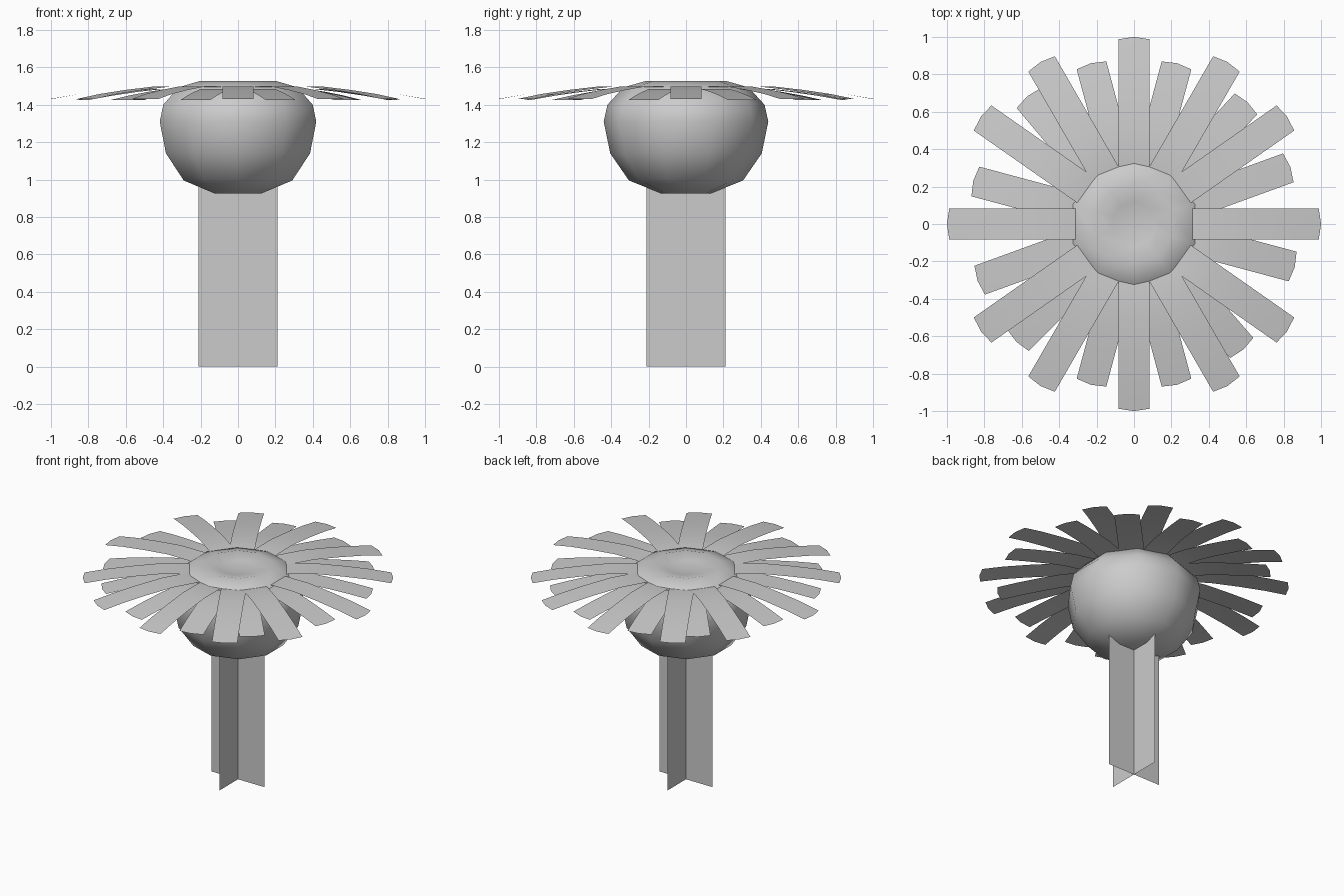
import bpy, bmesh, math
from mathutils import Matrix

if "Cube" in bpy.data.objects:
    bpy.data.objects.remove(bpy.data.objects["Cube"])

grey = bpy.data.materials.new("light_grey")
grey.diffuse_color = (0.6, 0.6, 0.6, 1)
grey.use_nodes = True
grey.node_tree.nodes["Principled BSDF"].inputs["Base Color"].default_value = grey.diffuse_color


def finish(name, bm, smooth=None):
    """Turn a bmesh into a named, coloured object."""
    mesh = bpy.data.meshes.new(name)
    bm.to_mesh(mesh)
    bm.free()
    mesh.materials.append(grey)
    obj = bpy.data.objects.new(name, mesh)
    bpy.context.collection.objects.link(obj)
    if smooth:
        bpy.ops.object.select_all(action='DESELECT')
        obj.select_set(True)
        bpy.context.view_layer.objects.active = obj
        bpy.ops.object.shade_smooth_by_angle(angle=math.radians(smooth))
    return obj


# Stem: two crossed flat panels
bm = bmesh.new()
for a in (0, math.pi / 2):
    c, s = 0.21 * math.cos(a), 0.21 * math.sin(a)
    bm.faces.new([bm.verts.new(p) for p in
                  ((-c, -s, 0), (c, s, 0), (c, s, 1.0), (-c, -s, 1.0))])
finish("stem", bm)

# Flower head: ten-sided turned bulb with a dished top
SIDES = 10
profile = [(0.13, 0.925), (0.305, 0.995), (0.405, 1.14), (0.44, 1.31),
           (0.42, 1.40), (0.335, 1.493), (0.215, 1.527), (0.12, 1.505)]
bm = bmesh.new()
rings = []
for r, z in profile:
    rings.append([bm.verts.new((r * math.cos(a), r * math.sin(a), z))
                  for a in (math.pi / 2 + i * math.tau / SIDES for i in range(SIDES))])
for lo, hi in zip(rings, rings[1:]):
    for i in range(SIDES):
        j = (i + 1) % SIDES
        bm.faces.new((lo[i], lo[j], hi[j], hi[i]))
bm.faces.new(rings[0][::-1])
centre = bm.verts.new((0, 0, 1.495))
for i in range(SIDES):
    bm.faces.new((rings[-1][i], rings[-1][(i + 1) % SIDES], centre))
finish("flower_head", bm, 60)


def petals(name, angles, path, half=0.082):
    """Drooping strips, each with a slightly rounded tip."""
    bm = bmesh.new()
    for deg in angles:
        turn = Matrix.Rotation(math.radians(deg), 4, 'Z')
        rows = []
        for k, (r, z) in enumerate(path):
            bulge = 0.012 if k == len(path) - 1 else 0
            rows.append([bm.verts.new(turn @ p) for p in (
                Matrix.Translation((r - bulge, -half, z)).translation,
                Matrix.Translation((r, 0, z)).translation,
                Matrix.Translation((r - bulge, half, z)).translation)])
        for a, b in zip(rows, rows[1:]):
            for i in (0, 1):
                bm.faces.new((a[i], b[i], b[i + 1], a[i + 1]))
    finish(name, bm, 40)


# Upper ring of long petals
petals("long_petals",
       [q + d for q in (0, 180) for d in (0, 35, 60, 90, 120, 145)],
       [(0.2, 1.48), (0.33, 1.497), (0.5, 1.497), (0.68, 1.479), (0.85, 1.457), (1.0, 1.432)])

# Lower ring of short petals
petals("short_petals",
       [20, 47, 75, 105, 130, 165, 200, 225, 255, 285, 311, 345],
       [(0.2, 1.468), (0.33, 1.485), (0.46, 1.484), (0.6, 1.469), (0.75, 1.448), (0.89, 1.426)])
